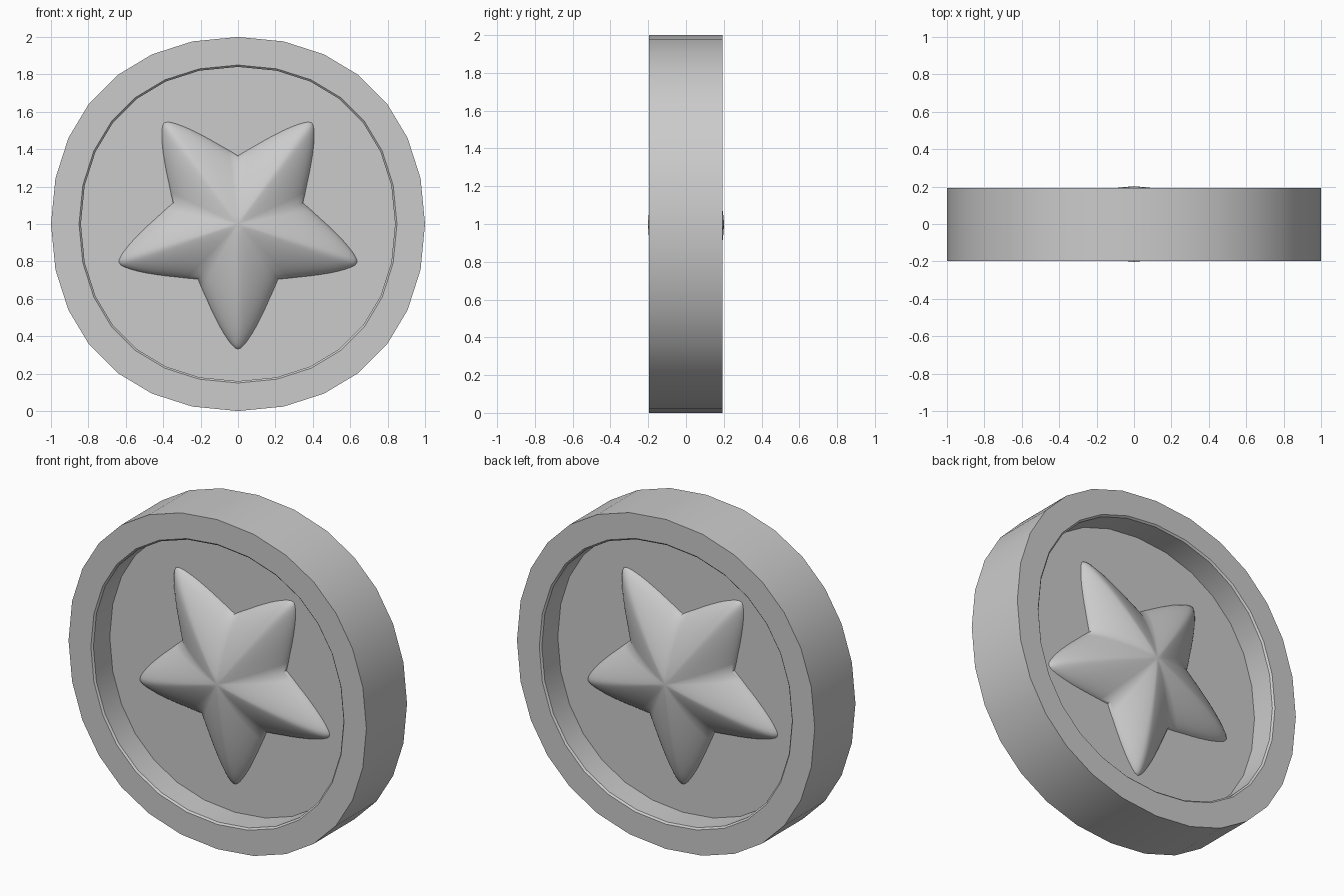
import bpy, bmesh, math

if "Cube" in bpy.data.objects:
    bpy.data.objects.remove(bpy.data.objects["Cube"])

FLOOR = 0.03    # recess floor distance from the middle plane
PEAK = 0.202    # star peak distance from the middle plane
CZ = 1.0


def finish(bm, name, angle):
    bmesh.ops.recalc_face_normals(bm, faces=bm.faces)
    me = bpy.data.meshes.new(name)
    bm.to_mesh(me)
    bm.free()
    ob = bpy.data.objects.new(name, me)
    bpy.context.collection.objects.link(ob)
    bpy.ops.object.select_all(action='DESELECT')
    ob.select_set(True)
    bpy.context.view_layer.objects.active = ob
    bpy.ops.object.shade_smooth_by_angle(angle=math.radians(angle))
    return ob


def bridge(bm, a, b):
    n = len(a)
    for i in range(n):
        j = (i + 1) % n
        bm.faces.new((a[i], a[j], b[j], b[i]))


# Slightly full 28-sided outline: four cubic arcs of seven segments
def round_outline(k=0.6, seg=7):
    pts = []
    for q in range(4):
        c, s = math.cos(q * math.pi / 2), math.sin(q * math.pi / 2)
        for i in range(seg):
            t = i / seg
            u = 1 - t
            x = u**3 + 3*u*u*t + 3*k*u*t*t
            z = 3*k*u*u*t + 3*u*t*t + t**3
            pts.append((x * c - z * s, x * s + z * c))
    return pts


# Coin body: thick rim with a recessed floor on both faces
bm = bmesh.new()
profile = [(0.84, -FLOOR), (0.84, -0.187), (0.85, -0.197), (1, -0.197),
           (1, 0.193), (0.85, 0.193), (0.84, 0.183), (0.84, FLOOR)]
outline = round_outline()
loops = [[bm.verts.new((x * r, y, CZ + z * r)) for x, z in outline]
         for r, y in profile]
for a, b in zip(loops, loops[1:]):
    bridge(bm, a, b)
bm.faces.new(loops[0])
bm.faces.new(loops[-1])
finish(bm, "coin_body", 30)

# Half of one star arm: distance along the arm, half width
half_arm = [(0.295, 0.2145), (0.35, 0.191), (0.40, 0.168), (0.45, 0.146),
            (0.50, 0.122), (0.545, 0.099), (0.585, 0.076), (0.62, 0.053),
            (0.645, 0.034), (0.662, 0.017), (0.67, 0.0)]
arm = [(u, -w) for u, w in half_arm] + [(u, w) for u, w in half_arm[-2:0:-1]]
star = []
for k in range(5):
    a = math.radians(-90 + 72 * k)
    star += [(u * math.cos(a) - w * math.sin(a),
              u * math.sin(a) + w * math.cos(a)) for u, w in arm]


# Puffed star with a central peak and rounded arms
def make_star(name, side):
    bm = bmesh.new()
    peak = bm.verts.new((0, side * PEAK, CZ))
    prev = None
    steps = 14
    for i in range(1, steps + 1):
        t = math.sin(i / steps * math.pi / 2)
        h = (PEAK - FLOOR) * max(0.0, 1 - t**1.35) ** 0.68
        ring = [bm.verts.new((x * t, side * (FLOOR + h), CZ + z * t))
                for x, z in star]
        if prev:
            bridge(bm, prev, ring)
        else:
            for j in range(len(ring)):
                bm.faces.new((peak, ring[j], ring[(j + 1) % len(ring)]))
        prev = ring
    ob = finish(bm, name, 50)
    # keep normals pointing away from the floor
    if ob.data.polygons[0].normal.y * side < 0:
        ob.data.flip_normals()


make_star("front_star", -1)
make_star("back_star", 1)
